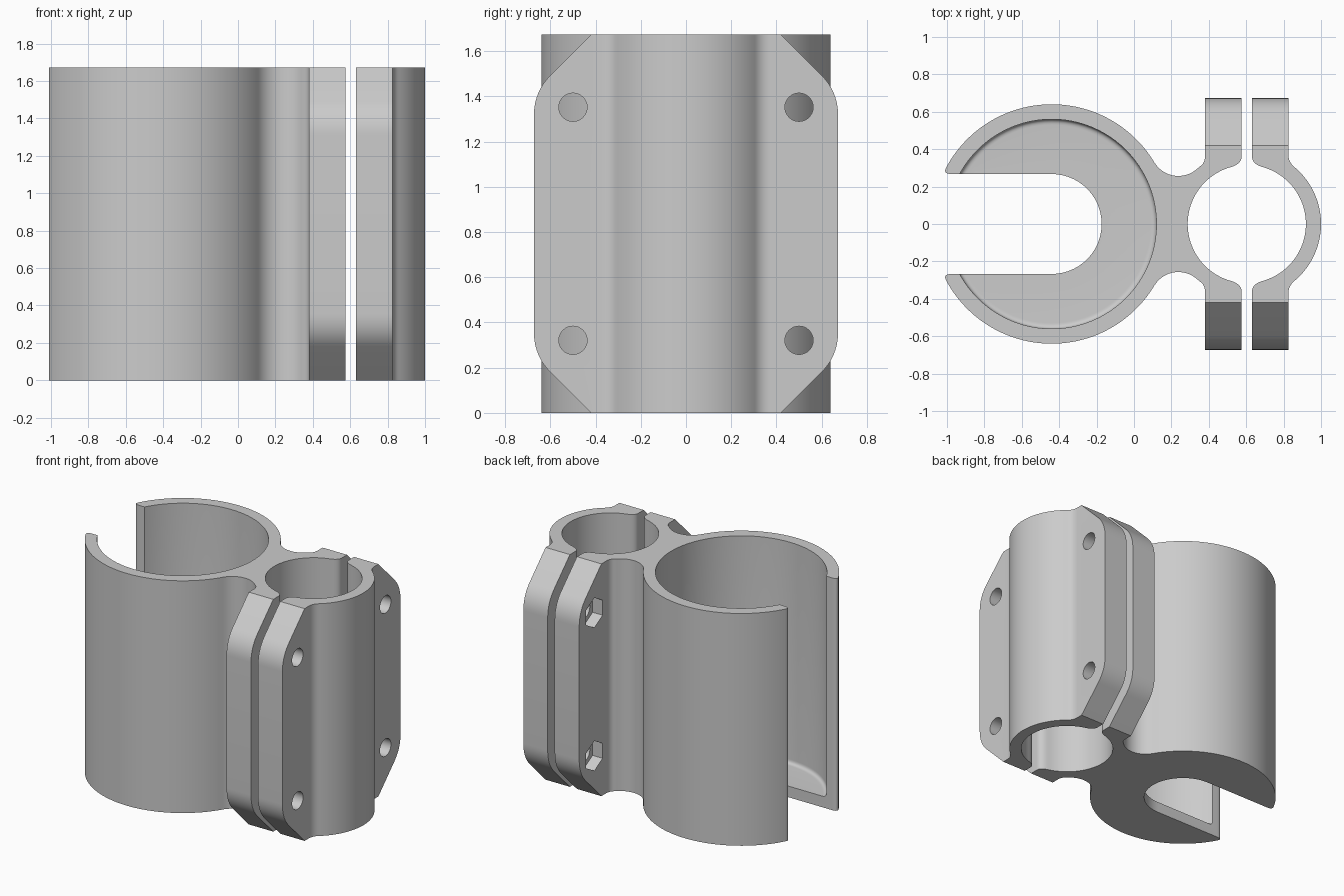
import bpy, bmesh
from math import sin, cos, pi, atan2, asin, acos
from mathutils import Matrix, Vector

cube = bpy.data.objects.get("Cube")
if cube:
    bpy.data.objects.remove(cube, do_unlink=True)

H = 1.673                          # overall height
CUP, CUP_R, CUP_IN = -0.44, 0.64, 0.56
RING, RING_R, RING_IN = 0.603, 0.397, 0.316
FLANGE_Y = 0.673
SLOT = 0.267

grey = bpy.data.materials.new("plain_grey")
grey.use_nodes = True
colour = (0.6, 0.6, 0.6, 1)
grey.diffuse_color = colour
grey.node_tree.nodes["Principled BSDF"].inputs["Base Color"].default_value = colour


def arc(cx, cy, r, a0, a1, n):
    return [(cx + r * cos(a0 + (a1 - a0) * i / n), cy + r * sin(a0 + (a1 - a0) * i / n))
            for i in range(n + 1)]


def curve(p, corner, q, n=8):
    """Rounded corner running from p to q."""
    p, corner, q = Vector(p), Vector(corner), Vector(q)
    return [tuple(p * (1 - t) ** 2 + corner * 2 * t * (1 - t) + q * t * t)
            for t in (i / n for i in range(n + 1))]


def mirrored(half):
    return half + [(x, -y) for x, y in reversed(half) if abs(y) > 1e-5]


def make_object(name, bm):
    bmesh.ops.remove_doubles(bm, verts=bm.verts, dist=1e-5)
    bmesh.ops.recalc_face_normals(bm, faces=bm.faces)
    mesh = bpy.data.meshes.new(name)
    bm.to_mesh(mesh)
    bm.free()
    mesh.materials.append(grey)
    ob = bpy.data.objects.new(name, mesh)
    bpy.context.collection.objects.link(ob)
    return ob


def prism(name, outline, lo, hi, along_x=False):
    """Extrude an outline along z, or a (y, z) outline along x."""
    bm = bmesh.new()
    place = (lambda a, b: (lo, a, b)) if along_x else (lambda a, b: (a, b, lo))
    face = bm.faces.new([bm.verts.new(place(a, b)) for a, b in outline])
    out = bmesh.ops.extrude_face_region(bm, geom=[face])["geom"]
    step = Vector((hi - lo, 0, 0)) if along_x else Vector((0, 0, hi - lo))
    bmesh.ops.translate(bm, vec=step, verts=[v for v in out if isinstance(v, bmesh.types.BMVert)])
    return make_object(name, bm)


def cut(ob, cutters):
    bpy.ops.object.select_all(action='DESELECT')
    bpy.context.view_layer.objects.active = ob
    ob.select_set(True)
    for c in cutters:
        c.hide_render = True
        mod = ob.modifiers.new("cut", 'BOOLEAN')
        mod.operation, mod.solver, mod.object = 'DIFFERENCE', 'EXACT', c
        bpy.ops.object.modifier_apply(modifier=mod.name)


# Main body: slotted cup, waisted bridge, inner half of the clamp ring
f = 0.15                                            # waist fillet
d = RING - CUP
ra, rb = CUP_R + f, RING_R + f
wx = (ra * ra - rb * rb + d * d) / (2 * d)
wy = (ra * ra - wx * wx) ** 0.5
a_cup, a_ring = atan2(wy, wx), atan2(wy, wx - d)
tip = pi - asin(0.305 / CUP_R)
tip_pt = (CUP + CUP_R * cos(tip), 0.305)
left, gap_l, gap_r, right = 0.38, 0.575, 0.631, 0.825
a_left = acos((0.352 - RING) / RING_R)
a_gap = acos((0.515 - RING) / RING_IN)

half = arc(CUP, 0, SLOT, 0, pi / 2, 20)
half += curve((-0.975, SLOT), (-1.025, SLOT), tip_pt)
half += arc(CUP, 0, CUP_R, tip, a_cup, 56)[1:]
half += arc(CUP + wx, wy, f, a_cup + pi, a_ring + 2 * pi - pi, 16)[1:]
half += curve((RING + RING_R * cos(a_left), RING_R * sin(a_left)), (left, 0.325), (left, 0.365))
half += [(left, FLANGE_Y), (gap_l, FLANGE_Y)]
half += curve((gap_l, 0.36), (gap_l, 0.32), (RING + RING_IN * cos(a_gap), RING_IN * sin(a_gap)))
half += arc(RING, 0, RING_IN, a_gap, pi, 24)[1:]
body = prism("cup_and_inner_clamp", mirrored(half), 0, H)

# Outer half of the clamp ring
a_gap = pi - a_gap
a_right = acos((0.86 - RING) / RING_R)
half = arc(RING, 0, RING_IN, 0, a_gap, 24)
half += curve(half.pop(), (gap_r, 0.32), (gap_r, 0.36))
half += [(gap_r, FLANGE_Y), (right, FLANGE_Y)]
half += curve((right, 0.375), (right, 0.33), (RING + RING_R * cos(a_right), RING_R * sin(a_right)))
half += arc(RING, 0, RING_R, a_right, 0, 20)[1:]
clamp = prism("outer_clamp", mirrored(half), 0, H)

# Cup bore with a rounded floor edge
bm = bmesh.new()
floor = 0.08
profile = [(0, floor)] + curve((CUP_IN - 0.03, floor), (CUP_IN, floor), (CUP_IN, floor + 0.03), 6)
profile += [(CUP_IN, H + 0.1), (0, H + 0.1)]
verts = [bm.verts.new((r, 0, z)) for r, z in profile]
edges = [bm.edges.new(pair) for pair in zip(verts, verts[1:])]
bmesh.ops.spin(bm, geom=verts + edges, axis=(0, 0, 1), cent=(0, 0, 0), angle=2 * pi, steps=96)
bmesh.ops.translate(bm, vec=(CUP, 0, 0), verts=bm.verts)
bore = make_object("bore_cutter", bm)

# Flange corner trims, bolt holes and nut pockets
corner = [(0.41, H + 0.01)] + curve((0.6, H - 0.18), (FLANGE_Y, H - 0.253), (FLANGE_Y, H - 0.36), 10)
corner += [(0.8, H - 0.36), (0.8, H + 0.2), (0.41, H + 0.2)]
trims, pockets = [], []
for sy in (-1, 1):
    for top in (False, True):
        pts = [(sy * y, z if top else H - z) for y, z in corner]
        trims.append(prism("corner_cutter", pts, 0.3, 0.9, True))
        z = 1.352 if top else H - 1.352
        trims.append(prism("hole_cutter", arc(sy * 0.5, z, 0.0625, 0, 2 * pi, 32)[:-1], 0.3, 0.9, True))
        hexagon = arc(sy * 0.5, z, 0.108, pi / 2, pi * 2.5, 6)[:-1]
        pockets.append(prism("nut_cutter", hexagon, 0.3, left + 0.08, True))

cut(body, [bore] + trims + pockets)
cut(clamp, trims)
for c in [bore] + trims + pockets:
    bpy.data.objects.remove(c, do_unlink=True)

bpy.ops.object.select_all(action='DESELECT')
for ob in (body, clamp):
    ob.select_set(True)
    bpy.context.view_layer.objects.active = ob
bpy.ops.object.shade_smooth_by_angle(angle=pi / 6)
